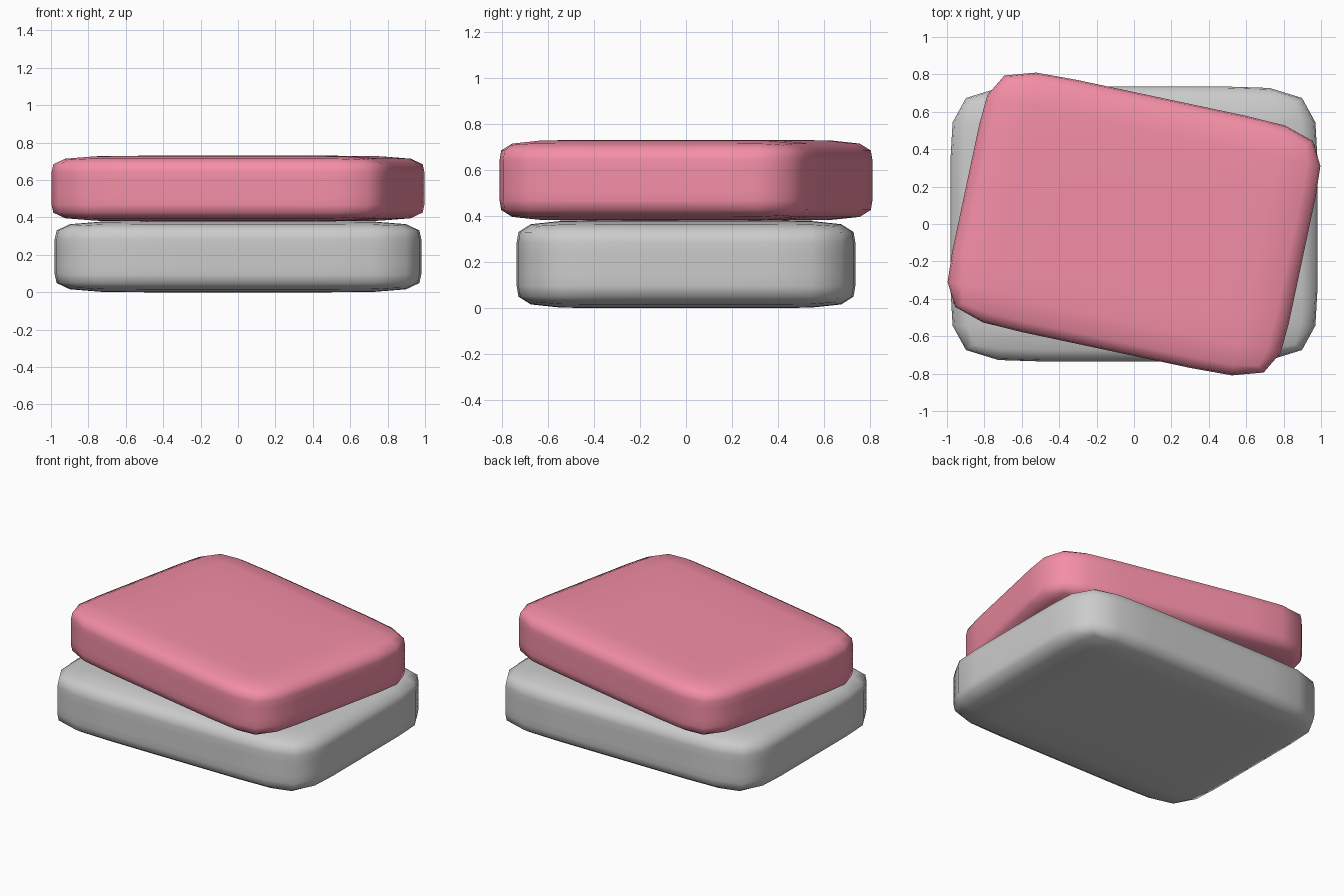
import bpy, bmesh, math

if "Cube" in bpy.data.objects:
    bpy.data.objects.remove(bpy.data.objects["Cube"])

def soft_slab(name, half_x, half_y, z0, z1, turn=0.0, color=None):
    # gridded cube, stretched to size, corners rounded by one subdivision step
    bm = bmesh.new()
    bmesh.ops.create_cube(bm, size=2)
    bmesh.ops.subdivide_edges(bm, edges=bm.edges[:], cuts=3, use_grid_fill=True)
    bmesh.ops.scale(bm, vec=(half_x, half_y, (z1 - z0) / 2), verts=bm.verts)
    for f in bm.faces:
        f.smooth = True
    mesh = bpy.data.meshes.new(name)
    bm.to_mesh(mesh)
    bm.free()
    obj = bpy.data.objects.new(name, mesh)
    bpy.context.collection.objects.link(obj)
    obj.location.z = (z0 + z1) / 2
    obj.rotation_euler.z = math.radians(turn)
    sub = obj.modifiers.new("Rounding", 'SUBSURF')
    sub.levels = sub.render_levels = 1
    if color:
        mat = bpy.data.materials.new(name + "_color")
        mat.diffuse_color = color
        mat.use_nodes = True
        mat.node_tree.nodes["Principled BSDF"].inputs["Base Color"].default_value = mat.diffuse_color
        mesh.materials.append(mat)
    return obj

# grey slab below
soft_slab("lower_cushion", 0.98, 0.735, 0.0, 0.38)
# red slab on top, turned clockwise
soft_slab("upper_cushion", 0.92, 0.69, 0.38, 0.73, -12, (0.9, 0.27, 0.38, 1))
